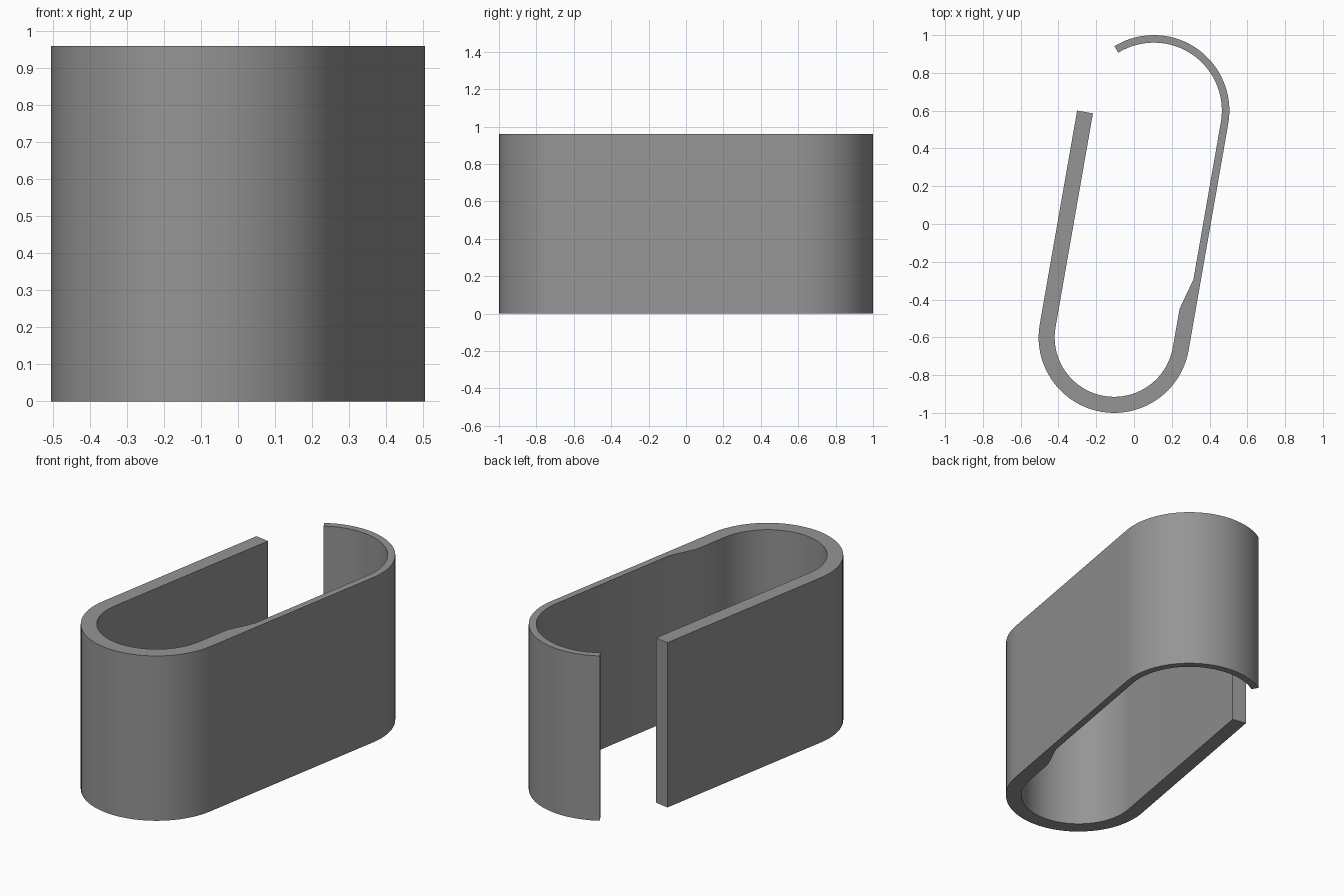
import bpy, bmesh
from math import radians, sin, cos
from mathutils import Vector

cube = bpy.data.objects.get("Cube")
if cube:
    bpy.data.objects.remove(cube, do_unlink=True)

HEIGHT = 0.96
RADIUS = 0.4
THICK, THIN = 0.085, 0.04
TILT = radians(-10)
FRONT = Vector((-0.105, -0.6))
BACK = -FRONT
along = Vector((-sin(TILT), cos(TILT)))
across = Vector((cos(TILT), sin(TILT)))


def arc(center, radius, start, end, steps=40):
    """Points on an arc, from start to end angle."""
    angles = [start + (end - start) * i / steps for i in range(steps + 1)]
    return [center + radius * Vector((cos(a), sin(a))) for a in angles]


def local(center, side, forward):
    return center + across * side + along * forward


# Outline: outer side from the thick tip round to the thin tip, then back inside
left, right, tip = TILT - radians(180), TILT, radians(121.5)
inner_thick, inner_thin = RADIUS - THICK, RADIUS - THIN
outline = [local(BACK, -RADIUS, -0.07)]
outline += arc(FRONT, RADIUS, left, right)
outline += arc(BACK, RADIUS, right, tip)
outline += arc(BACK, inner_thin, tip, right)
outline += [local(FRONT, inner_thin, 0.375), local(FRONT, inner_thick, 0.21)]
outline += arc(FRONT, inner_thick, right, left)
outline += [local(BACK, -inner_thick, -0.07)]

# Extrude the outline upward
bm = bmesh.new()
base = bm.faces.new([bm.verts.new((p.x, p.y, 0)) for p in outline])
top = bmesh.ops.extrude_face_region(bm, geom=[base], use_keep_orig=True)
bmesh.ops.translate(bm, vec=(0, 0, HEIGHT),
                    verts=[v for v in top["geom"] if isinstance(v, bmesh.types.BMVert)])
bmesh.ops.recalc_face_normals(bm, faces=bm.faces)
mesh = bpy.data.meshes.new("clip_band")
bm.to_mesh(mesh)
bm.free()

# Plain grey material
grey = bpy.data.materials.new("grey")
grey.use_nodes = True
color = (0.3, 0.3, 0.3, 1)
grey.diffuse_color = color
grey.node_tree.nodes["Principled BSDF"].inputs["Base Color"].default_value = color
mesh.materials.append(grey)

clip = bpy.data.objects.new("clip_band", mesh)
bpy.context.collection.objects.link(clip)
bpy.context.view_layer.objects.active = clip
clip.select_set(True)
bpy.ops.object.shade_smooth_by_angle(angle=radians(20))
